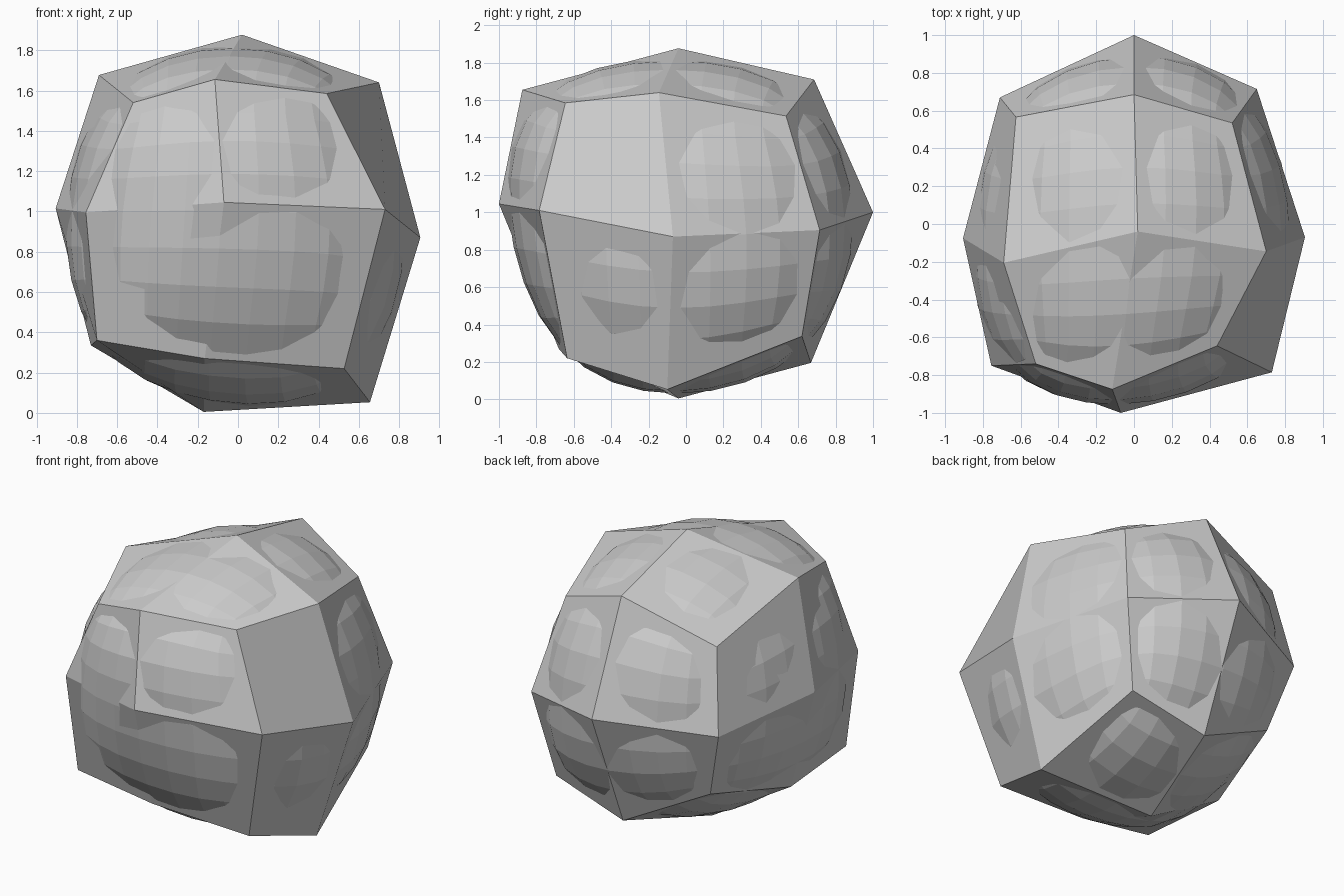
import bpy, bmesh
from mathutils import Vector

if "Cube" in bpy.data.objects:
    bpy.data.objects.remove(bpy.data.objects["Cube"])

# Coarse boulder cage: a 3x3x3 lattice, listed by depth row (front, middle, back),
# then bottom to top, each left to right; None is the hollow middle.
ROWS = [
    [[(-.70, -.70, .36), (-.165, -.68, .27), (.527, -.636, .22)],
     [(-.755, -.75, .995), (-.07, -1, 1.045), (.73, -.785, 1.01)],
     [(-.52, -.74, 1.54), (-.115, -.875, 1.655), (.44, -.645, 1.585)]],
    [[(-.73, -.07, .335), (-.17, -.04, .005), (.655, -.10, .053)],
     [(-.905, -.075, 1.015), None, (.905, -.07, .87)],
     [(-.69, -.205, 1.677), (.02, -.04, 1.877), (.70, -.145, 1.64)]],
    [[(-.58, .57, .49), (0, .668, .195), (.53, .62, .337)],
     [(-.71, .67, .945), (0, 1, 1), (.65, .715, .905)],
     [(-.625, .566, 1.49), (0, .685, 1.71), (.52, .535, 1.515)]],
]
CENTRE = Vector((0, -.02, .96))
# Local dents and swellings of the core, by lattice position
SWELL = {(1, 0, 0): .03, (2, 1, 2): -.03, (0, 1, 2): -.04, (0, 1, 1): -.04,
         (2, 0, 1): -.03, (2, 0, 0): -.03, (2, 0, 2): -.02, (2, 1, 0): -.02,
         (2, 2, 1): .03, (0, 2, 1): -.02, (0, 0, 0): -.02, (1, 0, 2): -.01}


def boulder(name, scale=1.0, swell={}, levels=0):
    bm = bmesh.new()
    grid = {}
    for j, row in enumerate(ROWS):
        for k, line in enumerate(row):
            for i, p in enumerate(line):
                if p:
                    s = scale + swell.get((i, j, k), 0)
                    grid[i, j, k] = bm.verts.new(CENTRE + (Vector(p) - CENTRE) * s)
    # four quads on each of the six sides
    for axis in range(3):
        for side in (0, 2):
            for a in (0, 1):
                for b in (0, 1):
                    quad = []
                    for u, v in ((a, b), (a + 1, b), (a + 1, b + 1), (a, b + 1)):
                        key = [u, v]
                        key.insert(axis, side)
                        quad.append(grid[tuple(key)])
                    bm.faces.new(quad)
    bmesh.ops.recalc_face_normals(bm, faces=bm.faces)
    me = bpy.data.meshes.new(name)
    bm.to_mesh(me)
    bm.free()
    ob = bpy.data.objects.new(name, me)
    bpy.context.collection.objects.link(ob)
    if levels:
        sub = ob.modifiers.new("Rounding", 'SUBSURF')
        sub.levels = sub.render_levels = levels
    return ob


# Angular outer shell
boulder("boulder_shell")
# Rounded core that swells through the flat facets
boulder("boulder_core", 1.107, SWELL, 2)
